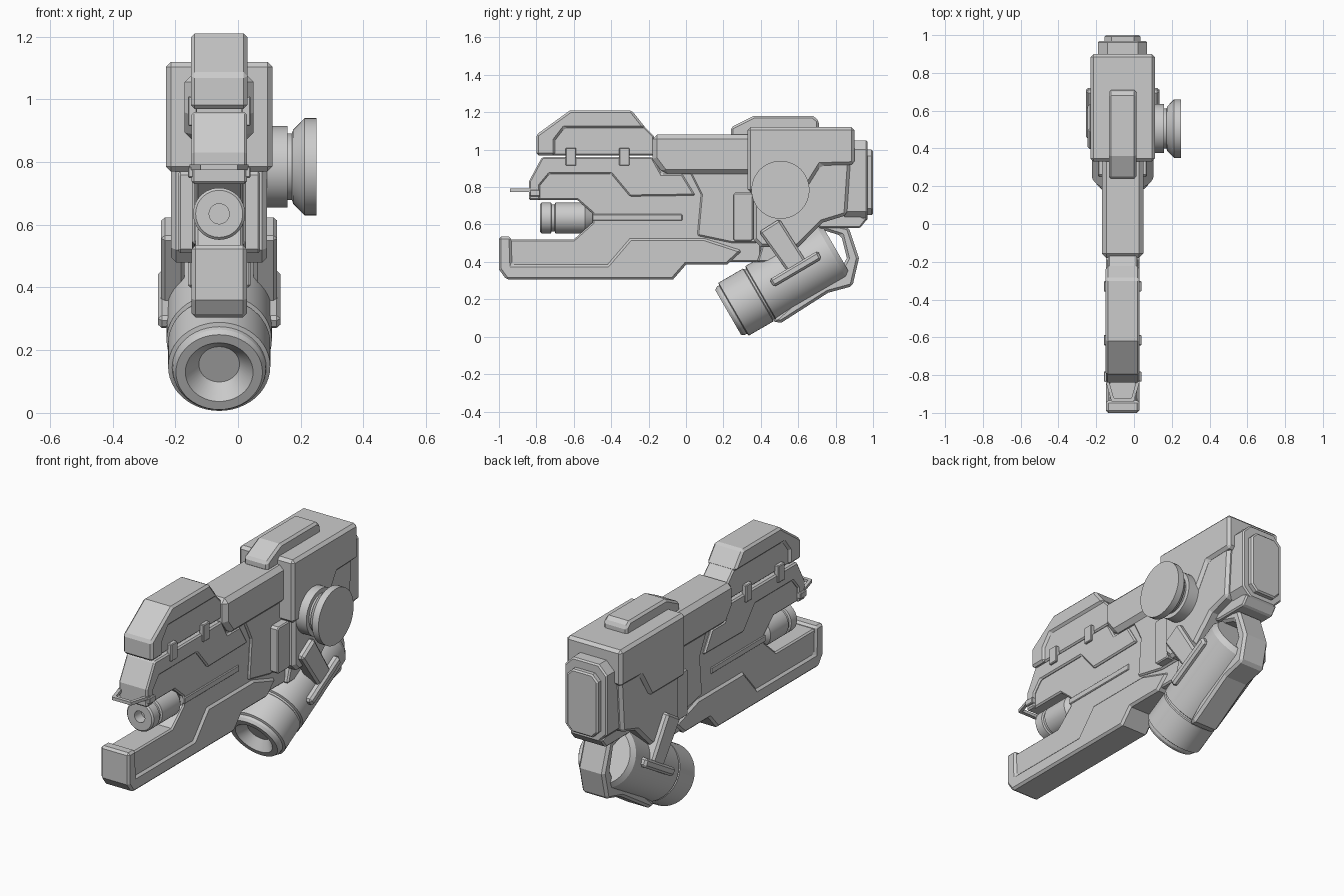
import bpy, bmesh, math
from mathutils import Matrix, Vector

cube = bpy.data.objects.get("Cube")
if cube:
    bpy.data.objects.remove(cube)

CX = -0.06  # centre plane of the body
grey = bpy.data.materials.new("light grey metal")
grey.use_nodes = True
colour = (0.6, 0.6, 0.6, 1)
grey.diffuse_color = colour
grey.node_tree.nodes["Principled BSDF"].inputs["Base Color"].default_value = colour


def finish(name, bm, bevel=0.0):
    bmesh.ops.recalc_face_normals(bm, faces=bm.faces)
    mesh = bpy.data.meshes.new(name)
    bm.to_mesh(mesh)
    bm.free()
    mesh.materials.append(grey)
    ob = bpy.data.objects.new(name, mesh)
    bpy.context.collection.objects.link(ob)
    if bevel:
        mod = ob.modifiers.new("edge chamfer", "BEVEL")
        mod.width, mod.segments = bevel, 1
        mod.limit_method, mod.angle_limit = "ANGLE", math.radians(50)
    return ob


def slab(name, outline, x0, x1, bevel=0.008):
    """Side outline in (y, z), extruded from x0 to x1."""
    bm = bmesh.new()
    face = bm.faces.new([bm.verts.new((x0, y, z)) for y, z in outline])
    out = bmesh.ops.extrude_face_region(bm, geom=[face])
    moved = [v for v in out["geom"] if isinstance(v, bmesh.types.BMVert)]
    bmesh.ops.translate(bm, verts=moved, vec=(x1 - x0, 0, 0))
    return finish(name, bm, bevel)


def centred(name, outline, half, bevel=0.008):
    return slab(name, outline, CX - half, CX + half, bevel)


def paired(name, outline, inner, outer, bevel=0.006):
    slab("left_" + name, outline, CX + inner, CX + outer, bevel)
    slab("right_" + name, outline, CX - outer, CX - inner, bevel)


def rect(y0, y1, z0, z1, c=0.0):
    if not c:
        return [(y0, z0), (y1, z0), (y1, z1), (y0, z1)]
    return [(y0 + c, z0), (y1 - c, z0), (y1, z0 + c), (y1, z1 - c),
            (y1 - c, z1), (y0 + c, z1), (y0, z1 - c), (y0, z0 + c)]


def lathe(name, profile, origin, axis, steps=48):
    """Profile of (distance along axis, radius), turned about the axis."""
    bm = bmesh.new()
    verts = [bm.verts.new((r, 0, d)) for d, r in profile]
    edges = [bm.edges.new(pair) for pair in zip(verts, verts[1:])]
    bmesh.ops.spin(bm, geom=verts + edges, cent=(0, 0, 0), axis=(0, 0, 1),
                   angle=math.tau, steps=steps)
    bmesh.ops.remove_doubles(bm, verts=bm.verts, dist=0.0002)
    turn = Vector((0, 0, 1)).rotation_difference(Vector(axis)).to_matrix().to_4x4()
    bm.transform(Matrix.Translation(origin) @ turn)
    ob = finish(name, bm)
    bpy.context.view_layer.objects.active = ob
    ob.select_set(True)
    bpy.ops.object.shade_smooth_by_angle(angle=math.radians(25))
    ob.select_set(False)


# Recessed core of the front half
centred("core", [(-0.95, 0.33), (-0.95, 0.52), (-0.6, 0.52), (-0.5, 0.61), (-0.5, 0.66),
                 (-0.58, 0.73), (-0.8, 0.73), (-0.8, 0.86), (-0.74, 0.94), (0.4, 0.94),
                 (0.4, 0.4), (0, 0.4), (-0.07, 0.32)], 0.076)
centred("side_bar", rect(-0.5, -0.02, 0.62, 0.655), 0.082, 0.004)
centred("middle_block", [(0.06, 0.54), (0.25, 0.5), (0.38, 0.5), (0.38, 0.88),
                         (0.02, 0.88), (0.08, 0.76)], 0.086)

# Top shroud with a recessed lower panel
centred("shroud_frame", [(-0.8, 0.97), (-0.8, 1.08), (-0.62, 1.21), (-0.29, 1.21),
                         (-0.215, 1.115), (-0.65, 1.115), (-0.7, 1.05), (-0.7, 0.97)], 0.09, 0.012)
centred("shroud_panel", [(-0.72, 0.97), (-0.72, 1.06), (-0.66, 1.13), (-0.23, 1.13),
                         (-0.17, 1.07), (-0.17, 0.97)], 0.078)

# Upper and lower rails
centred("upper_rail", [(-0.84, 0.73), (-0.84, 0.83), (-0.77, 0.96), (-0.18, 0.96),
                       (-0.13, 0.87), (-0.02, 0.87), (0.05, 0.755), (-0.3, 0.75),
                       (-0.4, 0.87), (-0.73, 0.87), (-0.78, 0.81), (-0.78, 0.73)], 0.088)
centred("lower_rail", [(-1, 0.535), (-1, 0.36), (-0.96, 0.305), (-0.07, 0.305), (0, 0.385),
                       (0.22, 0.385), (0.3, 0.46), (0.1, 0.525), (-0.3, 0.525),
                       (-0.42, 0.385), (-0.93, 0.385), (-0.935, 0.535)], 0.088, 0.012)
for i, y in enumerate((-0.615, -0.33)):
    paired(f"clip_{i + 1}", rect(y - 0.028, y + 0.028, 0.915, 1.01), 0.07, 0.1, 0.004)

# Wide cover between shroud and rear housing
centred("middle_cover", [(-0.18, 1.08), (0.36, 1.08), (0.36, 0.87), (-0.12, 0.87),
                         (-0.18, 0.95)], 0.11, 0.024)

# Front loop below the upper rail
centred("loop_front", rect(-0.94, -0.92, 0.775, 0.792), 0.05, 0)
for side in (-1, 1):
    bm = bmesh.new()
    bmesh.ops.create_cube(bm, size=1)
    for v in bm.verts:
        back = v.co.y > 0
        v.co = (CX + side * (0.085 if back else 0.05) + v.co.x * 0.018,
                -0.82 if back else -0.94, 0.783 + v.co.z * 0.017)
    finish("loop_arm_left" if side > 0 else "loop_arm_right", bm)
centred("loop_base", rect(-0.835, -0.78, 0.75, 0.785), 0.1, 0.004)

# Barrel with a bored muzzle
lathe("barrel", [(0.06, 0), (0.06, 0.032), (0, 0.032), (0, 0.075), (0.008, 0.083),
                 (0.058, 0.083), (0.062, 0.073), (0.078, 0.073), (0.082, 0.083),
                 (0.24, 0.083), (0.3, 0.04), (0.3, 0)], (CX, -0.78, 0.635), (0, 1, 0))

# Rear housing
centred("rear_core", [(0.36, 0.52), (0.4, 0.48), (0.6, 0.48), (0.73, 0.61), (0.86, 0.65),
                      (0.88, 0.95), (0.36, 0.95)], 0.153, 0.016)
centred("rear_armour", [(0.33, 1.12), (0.9, 1.12), (0.9, 0.92), (0.72, 0.915),
                        (0.63, 0.77), (0.33, 0.77)], 0.17, 0.016)
centred("rear_underside", [(0.66, 0.6), (0.73, 0.58), (0.93, 0.58), (0.97, 0.63),
                           (0.86, 0.68), (0.72, 0.65)], 0.1)
centred("top_hump", [(0.24, 1.07), (0.24, 1.12), (0.36, 1.18), (0.68, 1.18),
                     (0.71, 1.155), (0.71, 1.07)], 0.073, 0.012)
paired("side_plate", rect(0.25, 0.36, 0.51, 0.77, 0.012), 0.07, 0.13)


# Back plugs: octagons in x and z, pushed along y
def back_plate(name, half, z0, z1, y0, y1, cut):
    bm = bmesh.new()
    ring = [bm.verts.new((CX + x, y0, z)) for x, z in rect(-half, half, z0, z1, cut)]
    out = bmesh.ops.extrude_face_region(bm, geom=[bm.faces.new(ring)])
    moved = [v for v in out["geom"] if isinstance(v, bmesh.types.BMVert)]
    bmesh.ops.translate(bm, verts=moved, vec=(0, y1 - y0, 0))
    finish(name, bm, 0.008)


back_plate("back_plug", 0.13, 0.62, 1.05, 0.84, 0.97, 0.05)
back_plate("back_pad", 0.095, 0.65, 1.0, 0.95, 1.0, 0.035)

# Side knob on the left
lathe("side_knob", [(0, 0), (0, 0.13), (0.068, 0.13), (0.068, 0.106), (0.082, 0.106),
                    (0.086, 0.118), (0.122, 0.155), (0.16, 0.155), (0.16, 0)],
      (0.09, 0.505, 0.785), (1, 0, 0))

# Slung canister with a hollow front cap
slope = math.radians(30)
along = Vector((0, math.cos(slope), math.sin(slope)))
lathe("canister", [(0.05, 0), (0.05, 0.065), (0.0, 0.108), (0, 0.138), (0.015, 0.148),
                   (0.03, 0.15), (0.035, 0.163), (0.185, 0.163), (0.19, 0.156), (0.2, 0.156),
                   (0.205, 0.168), (0.64, 0.168), (0.668, 0.15), (0.668, 0)],
      (CX, 0.225, 0.13), along)
centred("canister_strap", [(0.46, 0.08), (0.51, 0.075), (0.76, 0.235), (0.89, 0.27),
                           (0.925, 0.42), (0.87, 0.585), (0.74, 0.61), (0.7, 0.58),
                           (0.83, 0.54), (0.86, 0.42), (0.8, 0.31), (0.56, 0.17)], 0.08, 0.014)

# Hangers on both sides of the canister
paired("hanger_arm", [(0.39, 0.56), (0.5, 0.63), (0.645, 0.4), (0.545, 0.345)], 0.11, 0.185, 0.012)
paired("hanger_bar", [(0.445, 0.305), (0.47, 0.265), (0.725, 0.415), (0.705, 0.46)],
       0.12, 0.195, 0.012)
centred("hanger_bridge", [(0.38, 0.4), (0.43, 0.56), (0.5, 0.6), (0.66, 0.55), (0.6, 0.4)], 0.1)
